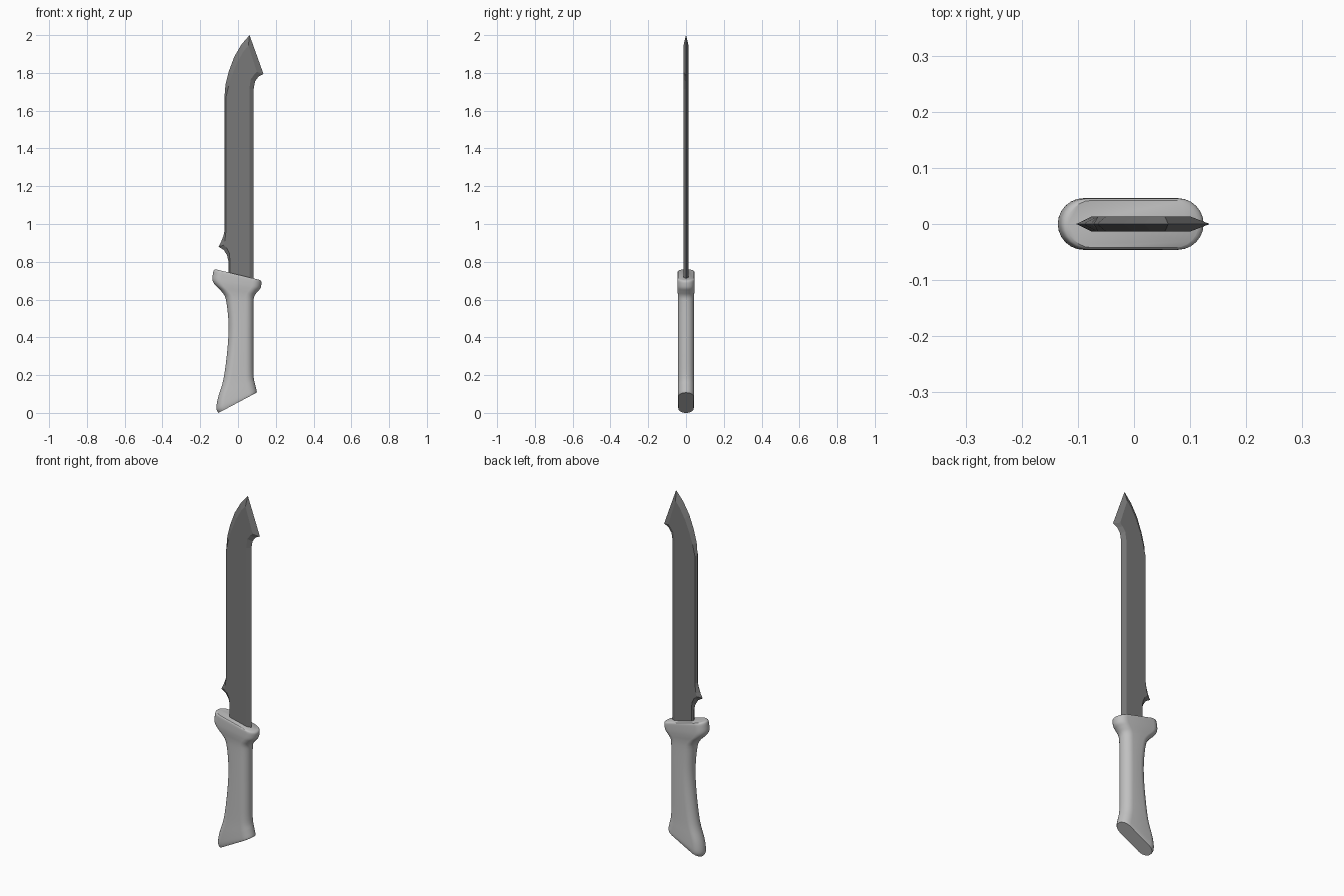
import bpy, bmesh, math

if "Cube" in bpy.data.objects:
    bpy.data.objects.remove(bpy.data.objects["Cube"])

def material(name, v):
    m = bpy.data.materials.new(name)
    m.diffuse_color = (v, v, v, 1)
    m.use_nodes = True
    m.node_tree.nodes["Principled BSDF"].inputs["Base Color"].default_value = m.diffuse_color
    return m

def finish(bm, name, mat, angle=None):
    bmesh.ops.recalc_face_normals(bm, faces=bm.faces)
    me = bpy.data.meshes.new(name)
    bm.to_mesh(me)
    bm.free()
    me.materials.append(mat)
    ob = bpy.data.objects.new(name, me)
    bpy.context.collection.objects.link(ob)
    if angle:
        bpy.ops.object.select_all(action='DESELECT')
        ob.select_set(True)
        bpy.context.view_layer.objects.active = ob
        bpy.ops.object.shade_smooth_by_angle(angle=math.radians(angle))
    return ob

light_grey = material("light grey grip", 0.53)
dark_grey = material("dark grey steel", 0.19)

# Blade: sharp outline on y=0 (x, z) paired with the flat's outline (x, z)
OUTLINE = [
    (-.050, .70, -.042, .70), (-.050, .80, -.042, .80),
    (-.058, .835, -.046, .845), (-.075, .862, -.060, .875),
    (-.103, .880, -.075, .888), (-.090, .905, -.070, .91),
    (-.078, .935, -.066, .94), (-.072, .960, -.064, .96),
    (-.072, 1.67, -.064, 1.67), (-.066, 1.74, -.050, 1.73),
    (-.048, 1.81, -.030, 1.79), (-.020, 1.885, -.002, 1.86),
    (.018, 1.95, .030, 1.915), (.061, 2.0, .055, 1.945),
    (.135, 1.794, .100, 1.805), (.108, 1.780, .085, 1.79),
    (.090, 1.755, .067, 1.765), (.083, 1.715, .060, 1.715),
    (.083, .69, .060, .69)]
bm = bmesh.new()
edge = [bm.verts.new((p[0], 0, p[1])) for p in OUTLINE]
n = len(edge)
for y in (-.0135, .0135):
    flat = [bm.verts.new((p[2], y, p[3])) for p in OUTLINE]
    bm.faces.new(flat)
    for i in range(n):
        j = (i + 1) % n
        bm.faces.new((edge[i], edge[j], flat[j], flat[i]))
finish(bm, "blade", dark_grey)

# Handle: rounded sections (left x, left z, right x, right z, half thickness)
SECTIONS = [
    (-.103, .000, .098, .107, .040), (-.114, .022, .099, .115, .043),
    (-.106, .080, .091, .150, .043), (-.077, .178, .082, .200, .042),
    (-.056, .337, .081, .340, .042), (-.050, .470, .081, .470, .042),
    (-.063, .595, .082, .580, .042), (-.085, .640, .086, .617, .043),
    (-.120, .676, .103, .641, .045), (-.135, .703, .119, .661, .046),
    (-.133, .735, .124, .686, .046), (-.128, .755, .122, .698, .045),
    (-.118, .760, .115, .704, .042)]

def smooth_sections(s, steps=4):
    out = []
    for i in range(len(s) - 1):
        a, b, c, d = s[max(i - 1, 0)], s[i], s[i + 1], s[min(i + 2, len(s) - 1)]
        for k in range(steps):
            t = k / steps
            out.append([.5 * (2*q + (r - p)*t + (2*p - 5*q + 4*r - w)*t*t
                              + (3*q - p - 3*r + w)*t**3)
                        for p, q, r, w in zip(a, b, c, d)])
    return out + [s[-1]]

def ring(bm, xl, zl, xr, zr, h, seg=12):
    pts = []
    for side, cx in ((1, xr - h), (-1, xl + h)):
        for k in range(seg + 1):
            a = -math.pi / 2 + math.pi * k / seg
            x, y = cx + side * h * math.cos(a), side * h * math.sin(a)
            pts.append(bm.verts.new((x, y, zl + (zr - zl) * (x - xl) / (xr - xl))))
    return pts

bm = bmesh.new()
rings = [ring(bm, *s) for s in smooth_sections(SECTIONS)]
for a, b in zip(rings, rings[1:]):
    for i in range(len(a)):
        j = (i + 1) % len(a)
        bm.faces.new((a[i], a[j], b[j], b[i]))
bm.faces.new(rings[0])
bm.faces.new(rings[-1])
finish(bm, "handle", light_grey, 35)
